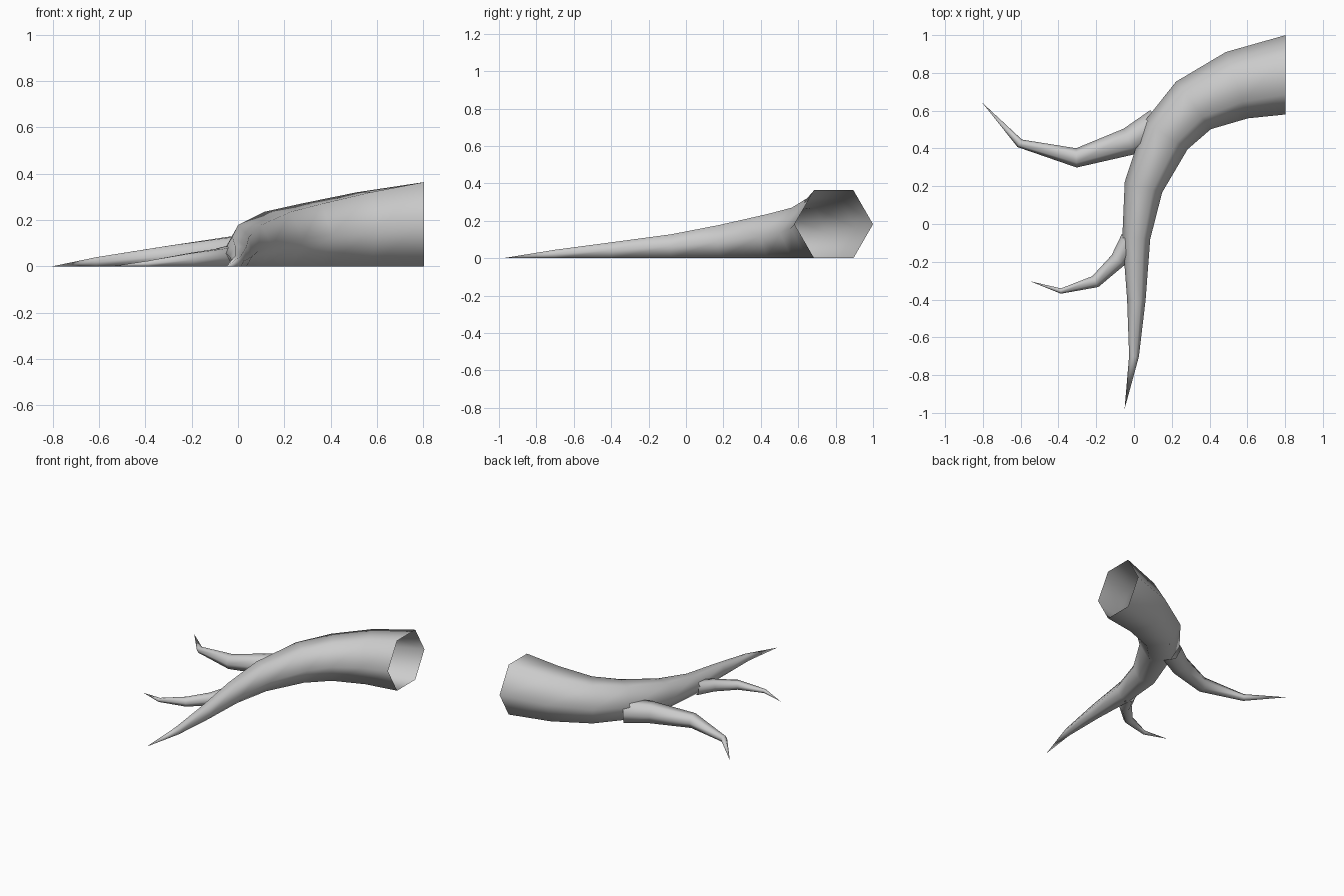
import bpy, math
from mathutils import Vector

cube = bpy.data.objects.get("Cube")
if cube:
    bpy.data.objects.remove(cube, do_unlink=True)

bark = bpy.data.materials.new("grey_bark")
bark.use_nodes = True
grey = (0.6, 0.6, 0.6, 1)
bark.diffuse_color = grey
bark.node_tree.nodes["Principled BSDF"].inputs["Base Color"].default_value = grey
SIDES = 6


def tapered_root(name, stations, start_dir=None):
    """Open six-sided tube resting on the ground; stations are (x, y, radius), ending in a tip."""
    pts = [Vector((x, y)) for x, y, r in stations]
    verts, faces = [], []
    for i, (x, y, r) in enumerate(stations[:-1]):
        ahead = (pts[i + 1] - pts[i]).normalized()
        behind = (pts[i] - pts[i - 1]).normalized() if i else Vector(start_dir or ahead)
        along = (ahead + behind).normalized() if i else behind
        side = Vector((-along.y, along.x))
        lift = r * math.sin(math.pi / 3)
        for k in range(SIDES):
            a = k * math.tau / SIDES
            p = pts[i] + side * (r * math.cos(a))
            verts.append((p.x, p.y, lift + r * math.sin(a)))
    tip = len(verts)
    verts.append((pts[-1].x, pts[-1].y, 0))
    rings = len(stations) - 1
    for i in range(rings):
        for k in range(SIDES):
            a, b = i * SIDES + k, i * SIDES + (k + 1) % SIDES
            faces.append((a, b, tip) if i == rings - 1 else (a, b, b + SIDES, a + SIDES))
    mesh = bpy.data.meshes.new(name)
    mesh.from_pydata(verts, [], [f[::-1] for f in faces])
    mesh.materials.append(bark)
    mesh.shade_smooth()
    obj = bpy.data.objects.new(name, mesh)
    bpy.context.collection.objects.link(obj)
    return obj


# Thick curved root, cut open at its wide end
tapered_root("main_root", [
    (0.803, 0.79, 0.21), (0.545, 0.735, 0.185), (0.315, 0.628, 0.156), (0.17, 0.47, 0.136),
    (0.05, 0.195, 0.103), (0.012, -0.075, 0.074), (0.0125, -0.4, 0.049),
    (0, -0.7, 0.026), (-0.05, -0.98, 0)], (-1, 0))

# Side roots, starting inside the main root
tapered_root("large_side_root", [
    (0.13, 0.53, 0.085), (-0.025, 0.437, 0.074), (-0.305, 0.35, 0.051),
    (-0.605, 0.427, 0.023), (-0.803, 0.642, 0)])
tapered_root("small_side_root", [
    (-0.02, -0.08, 0.052), (-0.085, -0.192, 0.043), (-0.205, -0.305, 0.033),
    (-0.387, -0.355, 0.014), (-0.55, -0.303, 0)])
